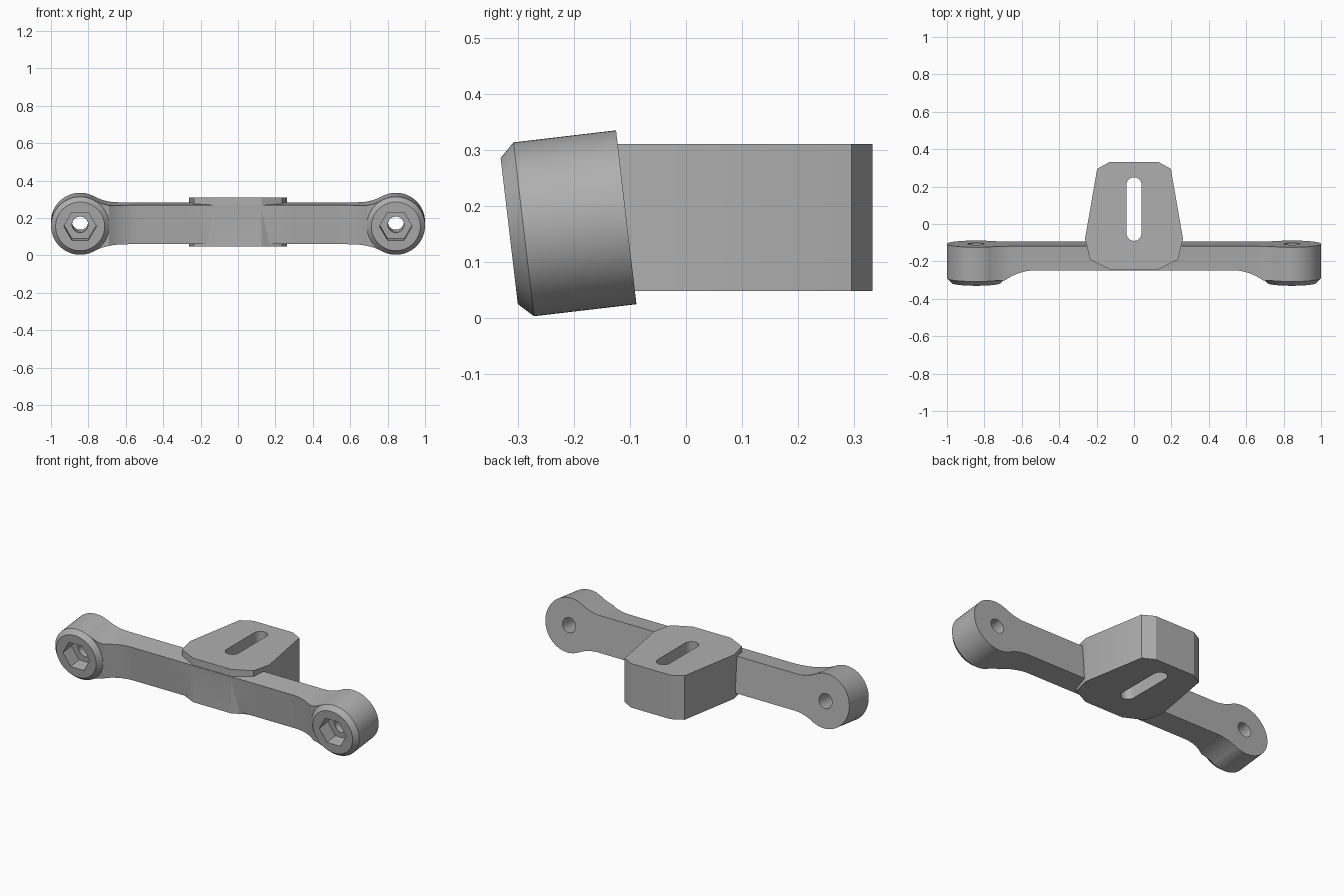
import bpy, bmesh
from math import sin, cos, pi, sqrt, radians
from mathutils import Matrix

if "Cube" in bpy.data.objects:
    bpy.data.objects.remove(bpy.data.objects["Cube"])

grey = bpy.data.materials.new("plain grey")
grey.use_nodes = True
grey.diffuse_color = (0.43, 0.43, 0.43, 1)
grey.node_tree.nodes["Principled BSDF"].inputs["Base Color"].default_value = (0.43, 0.43, 0.43, 1)


def loft(name, rings):
    """Closed solid through rings of equal point count."""
    bm = bmesh.new()
    vs = [[bm.verts.new(p) for p in r] for r in rings]
    n = len(rings[0])
    for a, b in zip(vs, vs[1:]):
        for i in range(n):
            j = (i + 1) % n
            bm.faces.new((a[i], a[j], b[j], b[i]))
    bm.faces.new(vs[0])
    bm.faces.new(vs[-1])
    bmesh.ops.recalc_face_normals(bm, faces=bm.faces)
    me = bpy.data.meshes.new(name)
    bm.to_mesh(me)
    bm.free()
    me.materials.append(grey)
    ob = bpy.data.objects.new(name, me)
    bpy.context.collection.objects.link(ob)
    return ob


def circle(cx, r, depth, n):
    return [(cx + r * cos(2 * pi * i / n), -depth, r * sin(2 * pi * i / n)) for i in range(n)]


def combine(target, other, operation):
    mod = target.modifiers.new(operation, 'BOOLEAN')
    mod.operation = operation
    mod.solver = 'EXACT'
    mod.object = other
    bpy.context.view_layer.objects.active = target
    bpy.ops.object.modifier_apply(modifier=mod.name)
    bpy.data.objects.remove(other)


END, R = 0.844, 0.156            # boss position and radius
HALF, THICK = 0.105, 0.13        # bar half height and thickness
FIL, REACH = 0.261, 0.2          # fillet radius, distance of its centre from the boss
TANGENT = REACH * R / (R + FIL)


def half_height(x):
    d = END - x
    if d >= REACH:
        return HALF
    if d >= TANGENT:
        return HALF + FIL - sqrt(FIL ** 2 - (REACH - d) ** 2)
    return sqrt(R ** 2 - d ** 2) - 0.002


def thickness(x):
    t = min(max((x - 0.53) / 0.16, 0), 1)
    return THICK + 0.053 * t * t


# Bar: rectangles swept along x, flaring towards the bosses
steps = [0.3] + [0.53 + 0.01 * i for i in range(30)]
xs = [-x for x in reversed(steps)] + steps
sections = []
for x in xs:
    h, w = half_height(abs(x)), thickness(abs(x))
    sections.append([(x, 0, -h), (x, 0, h), (x, -w, h), (x, -w, -h)])
bracket = loft("bracket", sections)

# Chamfered bosses with bolt hole and hexagonal nut pocket
for s in (-1, 1):
    cx = s * END
    boss = loft("boss", [circle(cx, R, 0, 72), circle(cx, R, 0.184, 72), circle(cx, 0.131, 0.21, 72)])
    combine(bracket, boss, 'UNION')
for s in (-1, 1):
    cx = s * END
    combine(bracket, loft("bolt_hole", [circle(cx, 0.043, -0.1, 32), circle(cx, 0.043, 0.3, 32)]), 'DIFFERENCE')
    combine(bracket, loft("nut_pocket", [circle(cx, 0.0875, 0.13, 6), circle(cx, 0.0875, 0.3, 6)]), 'DIFFERENCE')

# Tilt the bar
bracket.data.transform(Matrix.Translation((0, -0.1065, 0.18)) @ Matrix.Rotation(radians(6.7), 4, 'X'))

# Upright central block
half = [(0.125, -0.245), (0.235, -0.19), (0.262, -0.08), (0.197, 0.295), (0.13, 0.332)]
outline = half + [(-x, y) for x, y in reversed(half)]
block = loft("block", [[(x, y, z) for x, y in outline] for z in (0.049, 0.311)])
combine(bracket, block, 'UNION')

# Rounded slot through the block
slot = []
for cy, start in ((0.21, 0), (-0.05, pi)):
    slot += [(0.04 * cos(start + pi * i / 16), cy + 0.04 * sin(start + pi * i / 16)) for i in range(17)]
combine(bracket, loft("slot", [[(x, y, z) for x, y in slot] for z in (-0.1, 0.5)]), 'DIFFERENCE')

bpy.ops.object.select_all(action='DESELECT')
bracket.select_set(True)
bpy.context.view_layer.objects.active = bracket
bpy.ops.object.shade_smooth_by_angle(angle=radians(25))
